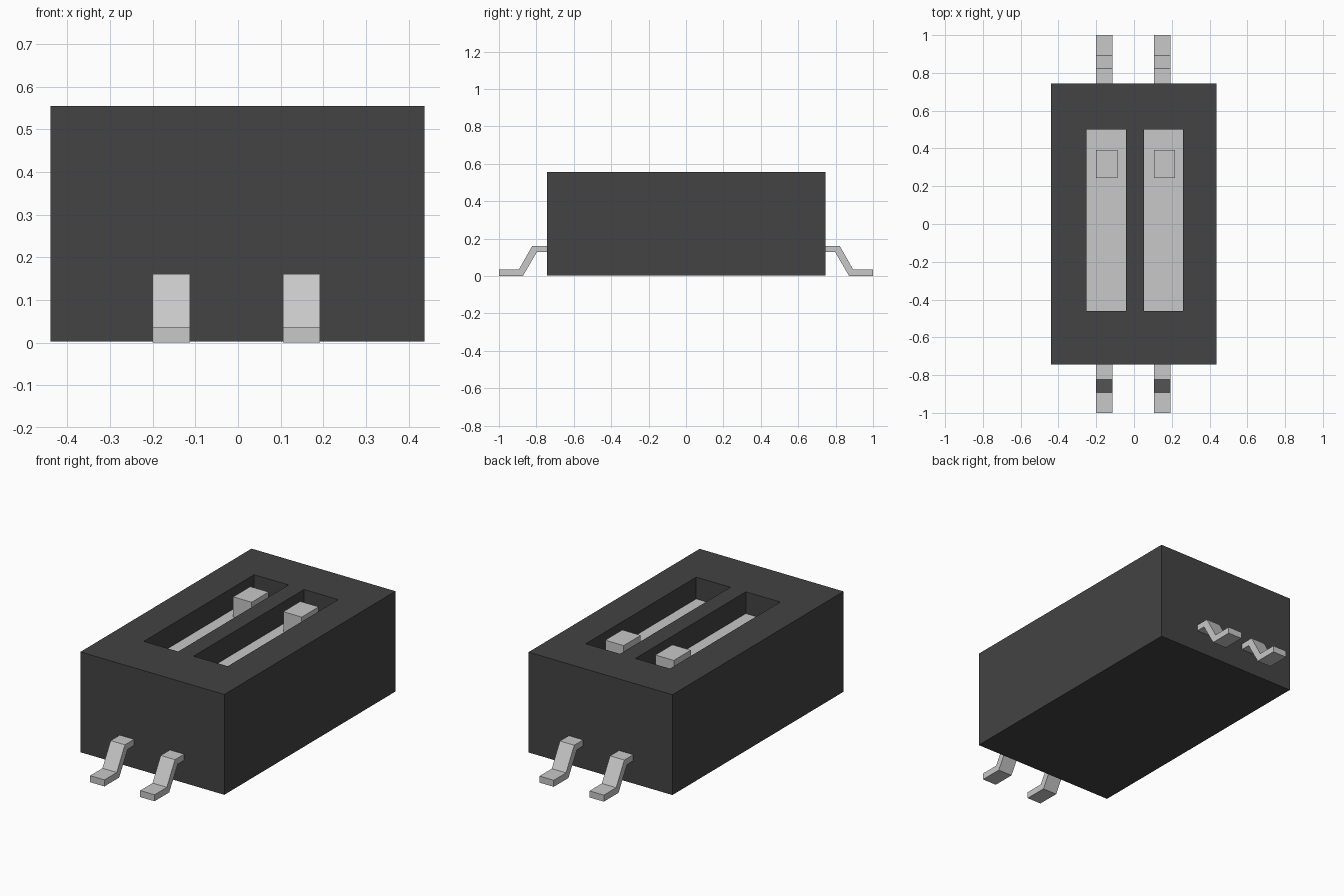
import bpy, bmesh
from mathutils import Vector

if "Cube" in bpy.data.objects:
    bpy.data.objects.remove(bpy.data.objects["Cube"], do_unlink=True)


def material(name, value):
    mat = bpy.data.materials.new(name)
    mat.use_nodes = True
    colour = (value, value, value, 1)
    mat.diffuse_color = colour
    mat.node_tree.nodes["Principled BSDF"].inputs["Base Color"].default_value = colour
    return mat


dark = material("dark plastic", 0.056)
metal = material("light metal", 0.58)


def finish(name, bm, *mats):
    bmesh.ops.recalc_face_normals(bm, faces=bm.faces)
    mesh = bpy.data.meshes.new(name)
    bm.to_mesh(mesh)
    bm.free()
    for mat in mats:
        mesh.materials.append(mat)
    obj = bpy.data.objects.new(name, mesh)
    bpy.context.collection.objects.link(obj)
    return obj


def box(lo, hi):
    bm = bmesh.new()
    bmesh.ops.create_cube(bm, size=1)
    lo, hi = Vector(lo), Vector(hi)
    bmesh.ops.scale(bm, vec=hi - lo, verts=bm.verts)
    bmesh.ops.translate(bm, vec=(lo + hi) / 2, verts=bm.verts)
    return bm


TOP, FLOOR = 0.555, 0.435
SLOTS = [(-0.252, -0.042), (0.052, 0.26)]
SLOT_Y = (-0.46, 0.50)

# Housing: cut the top face along the slot edges, then sink the slot cells
bm = box((-0.439, -0.743, 0.003), (0.437, 0.745, TOP))
cuts = [((x, 0, 0), (1, 0, 0)) for slot in SLOTS for x in slot]
cuts += [((0, y, 0), (0, 1, 0)) for y in SLOT_Y]
for point, normal in cuts:
    faces = [f for f in bm.faces if f.normal.z > 0.9]
    geom = {g for f in faces for g in (*f.verts, *f.edges, f)}
    bmesh.ops.bisect_plane(bm, geom=list(geom), plane_co=point, plane_no=normal)
    bm.normal_update()


def in_slot(face):
    c = face.calc_center_median()
    return (face.normal.z > 0.9 and SLOT_Y[0] < c.y < SLOT_Y[1]
            and any(a < c.x < b for a, b in SLOTS))


cells = [f for f in bm.faces if in_slot(f)]
bmesh.ops.inset_individual(bm, faces=cells, thickness=0, depth=FLOOR - TOP)
# Slot floors are metal
for f in bm.faces:
    f.material_index = int(f.normal.z > 0.9 and f.calc_center_median().z < TOP - 0.05)
finish("housing", bm, dark, metal)

# Slider knobs standing on the slot floors
for side, x in (("right", -0.2), ("left", 0.105)):
    finish(side + "_slider", box((x, 0.244, FLOOR), (x + 0.112, 0.392, 0.545)), metal)

# Bent pins: side profile (distance from centre, height) swept across the pin width
PROFILE = [(0.74, 0.161), (0.822, 0.161), (0.893, 0.036), (1.0, 0.036),
           (1.0, 0.0), (0.872, 0.0), (0.798, 0.127), (0.74, 0.127)]
for end, sign in (("front", -1), ("back", 1)):
    for side, x in (("right", -0.2), ("left", 0.105)):
        bm = bmesh.new()
        face = bm.faces.new([bm.verts.new((x, sign * y, z)) for y, z in PROFILE])
        new = bmesh.ops.extrude_face_region(bm, geom=[face], use_keep_orig=True)["geom"]
        bmesh.ops.translate(bm, vec=(0.087, 0, 0),
                            verts=[g for g in new if isinstance(g, bmesh.types.BMVert)])
        finish(f"{end}_{side}_pin", bm, metal)
